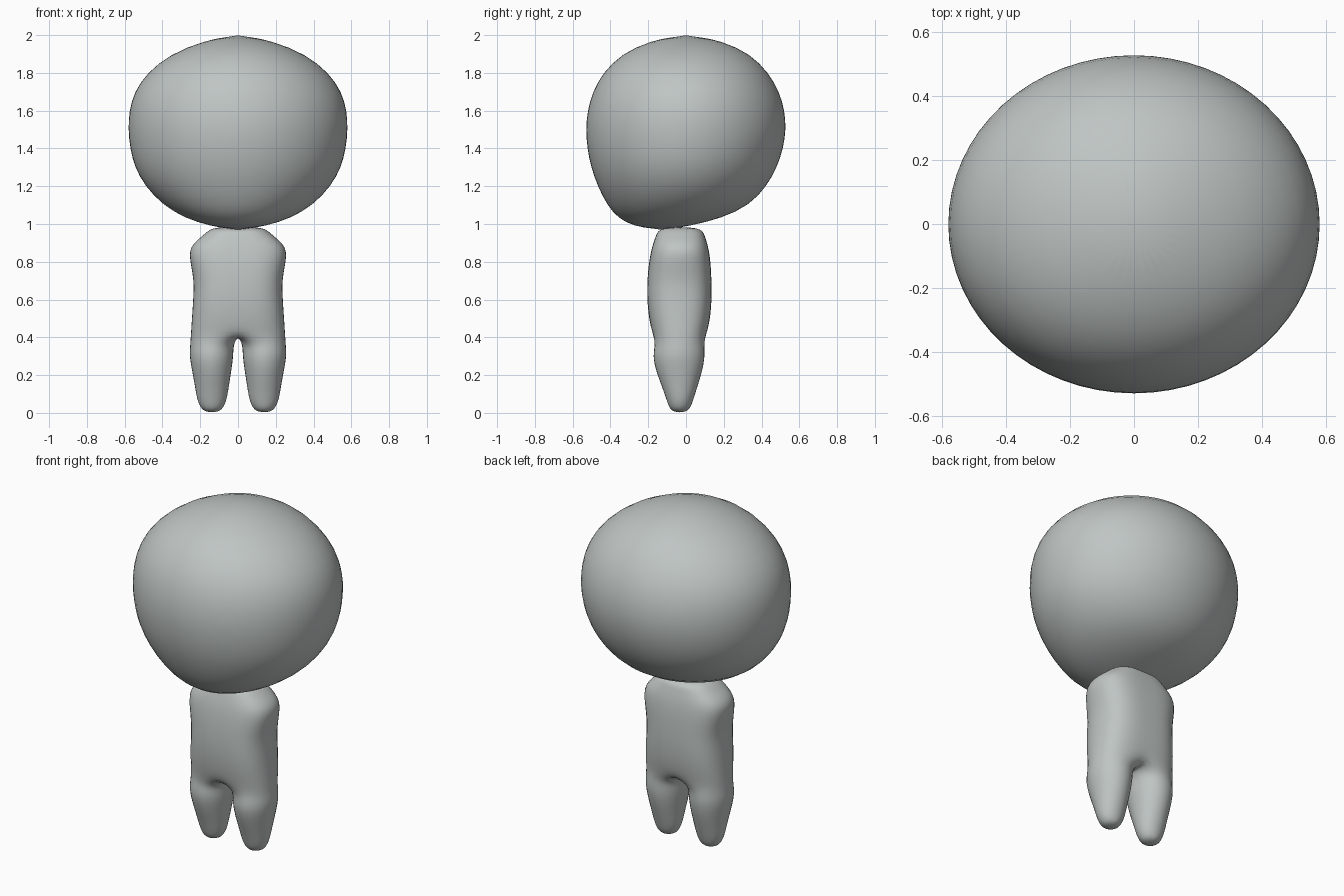
import bpy, bmesh, math

cube = bpy.data.objects.get("Cube")
if cube:
    bpy.data.objects.remove(cube, do_unlink=True)

clay = bpy.data.materials.new("pale grey clay")
clay.use_nodes = True
COLOUR = (0.52, 0.56, 0.55, 1)
clay.diffuse_color = COLOUR
clay.node_tree.nodes["Principled BSDF"].inputs["Base Color"].default_value = COLOUR


def ring(bm, points, z):
    return [bm.verts.new((x, y, z)) for x, y in points]


def bridge(bm, low, high, closed=True):
    n = len(low)
    for i in range(n if closed else n - 1):
        j = (i + 1) % n
        bm.faces.new((low[i], low[j], high[j], high[i]))


def finish(bm, name, levels, mirrored=False):
    mesh = bpy.data.meshes.new(name)
    bm.to_mesh(mesh)
    bm.free()
    mesh.materials.append(clay)
    mesh.shade_smooth()
    obj = bpy.data.objects.new(name, mesh)
    bpy.context.collection.objects.link(obj)
    if mirrored:
        obj.modifiers.new("mirror", "MIRROR").use_clip = True
    sub = obj.modifiers.new("subdivision", "SUBSURF")
    sub.levels = sub.render_levels = levels
    return obj


# Head: elliptical rings as (height, half width, front y, back y)
HEAD = [
    (0.99, 0.15, -0.28, 0.02), (1.03, 0.28, -0.36, 0.19), (1.10, 0.40, -0.42, 0.34),
    (1.20, 0.495, -0.47, 0.43), (1.30, 0.55, -0.506, 0.485), (1.40, 0.575, -0.526, 0.518),
    (1.50, 0.585, -0.534, 0.533), (1.60, 0.58, -0.525, 0.526), (1.70, 0.552, -0.497, 0.497),
    (1.80, 0.485, -0.443, 0.44), (1.90, 0.36, -0.345, 0.345), (1.97, 0.18, -0.19, 0.19),
]
SIDES = 32
bm = bmesh.new()
rings = []
for z, w, front, back in HEAD:
    mid, depth = (front + back) / 2, (back - front) / 2
    turns = [2 * math.pi * i / SIDES for i in range(SIDES)]
    rings.append(ring(bm, [(w * math.cos(t), mid + depth * math.sin(t)) for t in turns], z))
for low, high in zip(rings, rings[1:]):
    bridge(bm, low, high)
chin = bm.verts.new((0, -0.13, 0.967))
crown = bm.verts.new((0, 0, 2.003))
for i in range(SIDES):
    j = (i + 1) % SIDES
    bm.faces.new((rings[0][j], rings[0][i], chin))
    bm.faces.new((rings[-1][i], rings[-1][j], crown))
finish(bm, "head", 1)

# Body: left half of a cage, mirrored. Leg rings: (height, centre x, half width, centre y, half depth)
LEG = [
    (0.0, 0.138, 0.05, -0.033, 0.05), (0.06, 0.138, 0.085, -0.032, 0.075),
    (0.13, 0.138, 0.097, -0.033, 0.10), (0.22, 0.139, 0.114, -0.036, 0.135),
    (0.30, 0.141, 0.129, -0.038, 0.153), (0.36, 0.139, 0.126, -0.034, 0.143),
]
# Torso rings: (height, half width, centre y, half depth)
TORSO = [
    (0.41, 0.258, -0.034, 0.143), (0.50, 0.252, -0.034, 0.162), (0.60, 0.245, -0.035, 0.171),
    (0.70, 0.240, -0.035, 0.170), (0.80, 0.262, -0.033, 0.163), (0.88, 0.268, -0.031, 0.149),
    (0.94, 0.19, -0.030, 0.128), (0.985, 0.14, -0.030, 0.112),
]
ARC = [(0, -1), (0.5, -1), (0.9, -0.7), (1, 0), (0.9, 0.7), (0.5, 1), (0, 1)]
bm = bmesh.new()
legs = []
for z, cx, w, cy, d in LEG:
    # starts at the inner front corner, ends at the middle of the inner side
    turns = [math.radians(225 + 45 * i) for i in range(8)]
    legs.append(ring(bm, [(cx + w * math.cos(t), cy + d * math.sin(t)) for t in turns], z))
bm.faces.new(legs[0][::-1])
for low, high in zip(legs, legs[1:]):
    bridge(bm, low, high)

torso = [ring(bm, [(w * u, cy + d * v) for u, v in ARC], z) for z, w, cy, d in TORSO]
crotch = bm.verts.new((0, -0.034, 0.41))
bridge(bm, legs[-1], torso[0] + [crotch])
for low, high in zip(torso, torso[1:]):
    bridge(bm, low, high, closed=False)
bm.faces.new(torso[-1])
finish(bm, "body", 2, mirrored=True)
